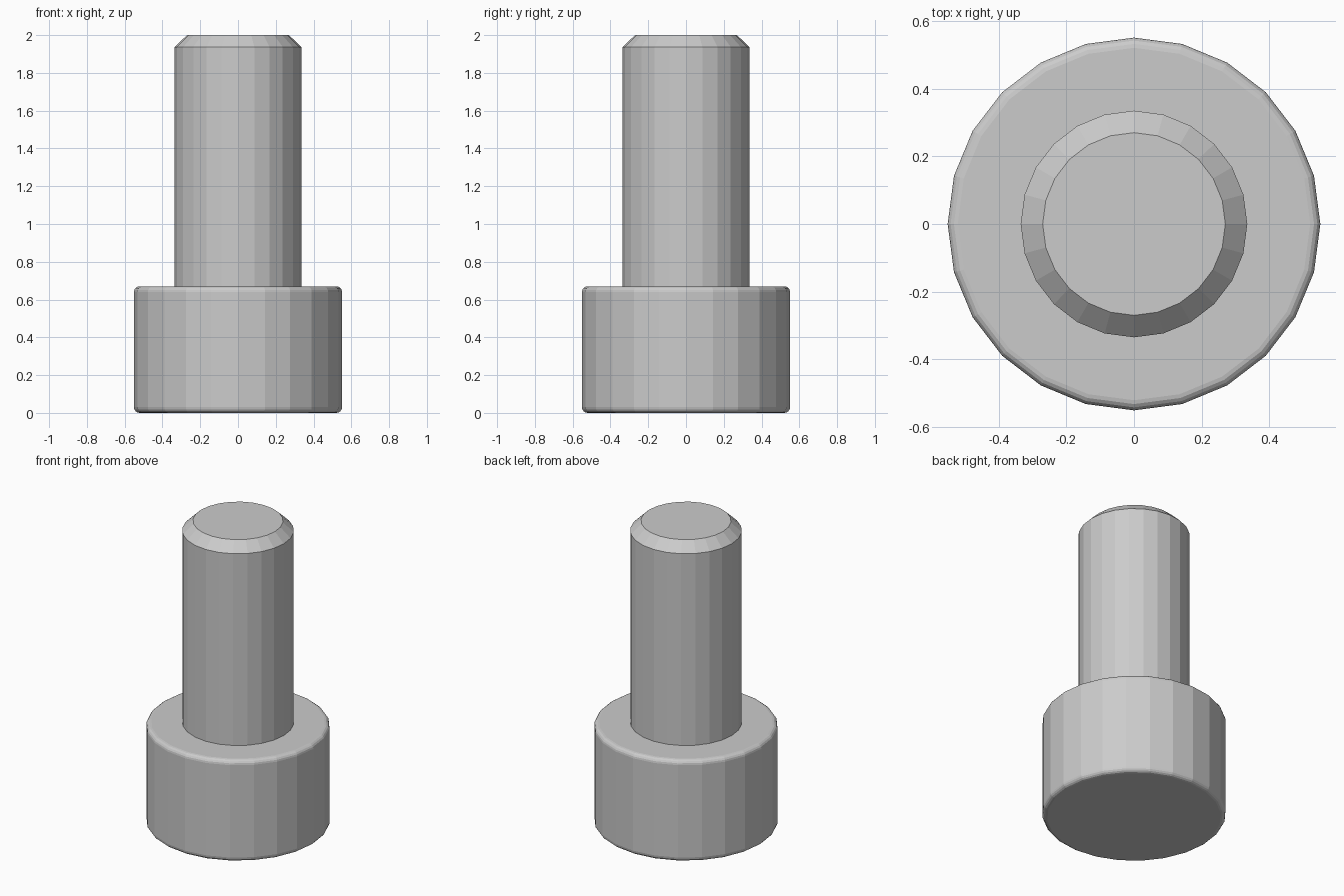
import bpy, bmesh
from math import sin, cos, pi

if "Cube" in bpy.data.objects:
    bpy.data.objects.remove(bpy.data.objects["Cube"])

SIDES = 24
HEAD_R, HEAD_H, ROUND = 0.551, 0.67, 0.03
SHANK_R, TIP_R, TOP, CHAMFER_Z = 0.335, 0.27, 2.0, 1.937


def arc(cx, cz, r, start, end, steps=4):
    """Points of a rounded corner as (radius, height)."""
    angles = [start + (end - start) * i / steps for i in range(steps + 1)]
    return [(cx + r * cos(a), cz + r * sin(a)) for a in angles]


def lathe(name, profile):
    """Revolve an open profile around z and cap both ends."""
    bm = bmesh.new()
    rings = [[bm.verts.new((r * cos(2 * pi * i / SIDES), r * sin(2 * pi * i / SIDES), z))
              for i in range(SIDES)] for r, z in profile]
    for low, high in zip(rings, rings[1:]):
        for i in range(SIDES):
            j = (i + 1) % SIDES
            bm.faces.new((low[i], low[j], high[j], high[i]))
    bm.faces.new(rings[0][::-1])
    bm.faces.new(rings[-1])
    mesh = bpy.data.meshes.new(name)
    bm.to_mesh(mesh)
    bm.free()
    obj = bpy.data.objects.new(name, mesh)
    bpy.context.collection.objects.link(obj)
    return obj


# Head: cylinder with rounded lower and upper rims
edge = HEAD_R - ROUND
head = arc(edge, ROUND, ROUND, -pi / 2, 0) + arc(edge, HEAD_H - ROUND, ROUND, 0, pi / 2)

# Shank: straight cylinder with a chamfered tip
shank = [(SHANK_R, HEAD_H), (SHANK_R, CHAMFER_Z), (TIP_R, TOP)]

# Head and shank are one turned piece
lathe("bolt", head + shank)
